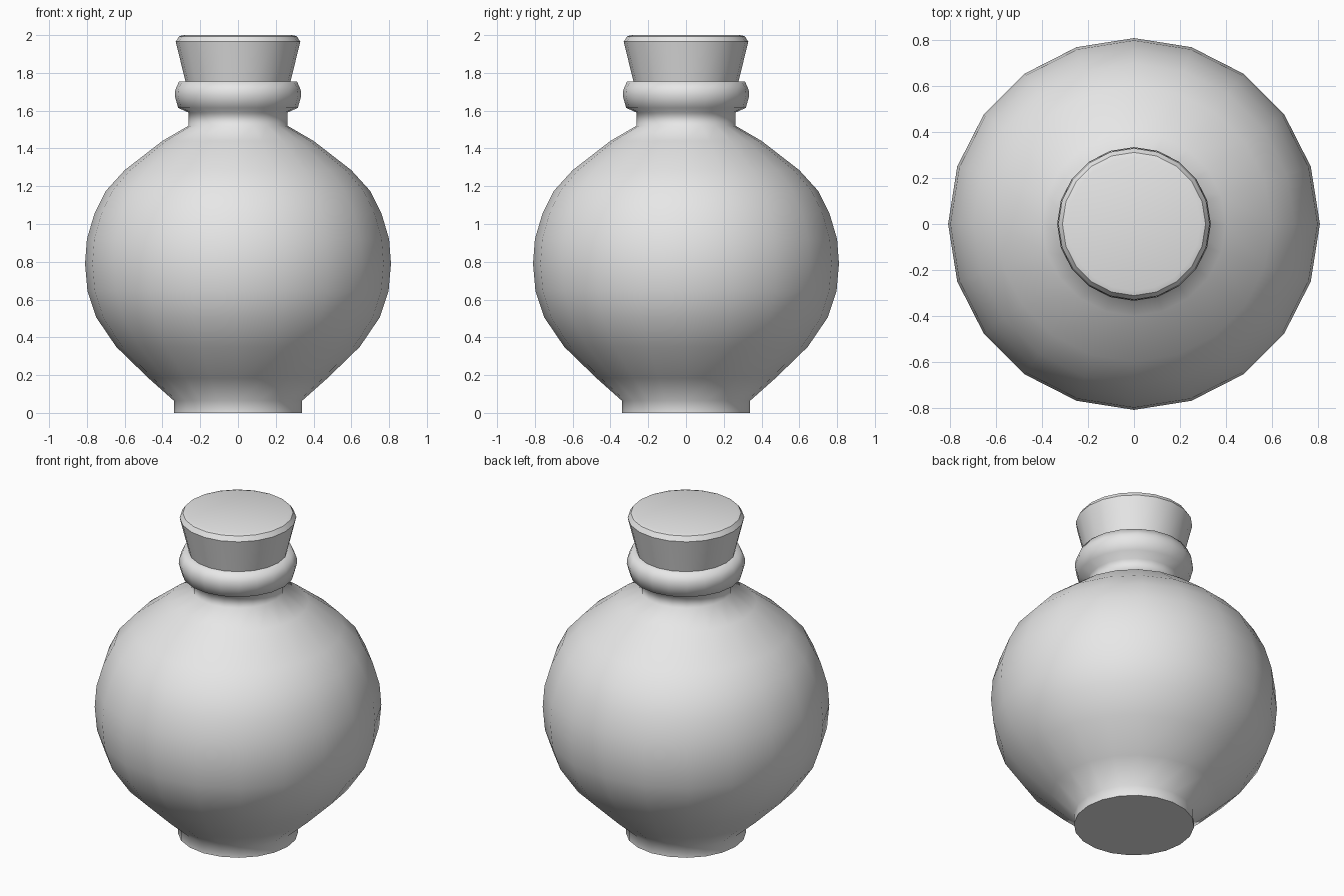
import bpy
import bmesh
import math

SIDES = 20

if "Cube" in bpy.data.objects:
    bpy.data.objects.remove(bpy.data.objects["Cube"])


def make_material(name, colour):
    mat = bpy.data.materials.new(name)
    mat.use_nodes = True
    mat.diffuse_color = colour
    mat.node_tree.nodes["Principled BSDF"].inputs["Base Color"].default_value = colour
    return mat


def lathe(name, profile, mat, sharp_degrees):
    """Turn a list of (radius, height) points about z and cap both ends."""
    bm = bmesh.new()
    rings = []
    for radius, z in profile:
        angles = [math.tau * i / SIDES for i in range(SIDES)]
        rings.append([bm.verts.new((radius * math.cos(a), radius * math.sin(a), z))
                      for a in angles])
    for low, high in zip(rings, rings[1:]):
        for i in range(SIDES):
            j = (i + 1) % SIDES
            bm.faces.new((low[i], low[j], high[j], high[i]))
    bm.faces.new(rings[0][::-1])
    bm.faces.new(rings[-1])
    mesh = bpy.data.meshes.new(name)
    bm.to_mesh(mesh)
    bm.free()
    mesh.materials.append(mat)
    obj = bpy.data.objects.new(name, mesh)
    bpy.context.collection.objects.link(obj)
    bpy.ops.object.select_all(action="DESELECT")
    obj.select_set(True)
    bpy.context.view_layer.objects.active = obj
    bpy.ops.object.shade_smooth_by_angle(angle=math.radians(sharp_degrees))
    return obj


grey = make_material("plain grey", (0.8, 0.8, 0.8, 1))

# Bottle: foot, round belly, neck and rolled lip
foot = [(0.34, 0), (0.34, 0.065)]
belly = [(0.475, 0.185), (0.645, 0.35), (0.75, 0.505), (0.797, 0.645),
         (0.81, 0.79), (0.80, 0.92), (0.76, 1.055), (0.70, 1.175),
         (0.60, 1.285), (0.40, 1.44)]
neck = [(0.262, 1.52), (0.262, 1.59)]
lip = [(0.317, 1.615), (0.335, 1.68), (0.332, 1.71), (0.312, 1.755), (0.26, 1.755)]
lathe("bottle", foot + belly + neck + lip, grey, 70)

# Tapered stopper with a narrow bevel, seated in the lip
lathe("cork_stopper", [(0.255, 1.66), (0.278, 1.755), (0.33, 1.965), (0.312, 1.993),
                       (0.29, 2.0)], grey, 35)
